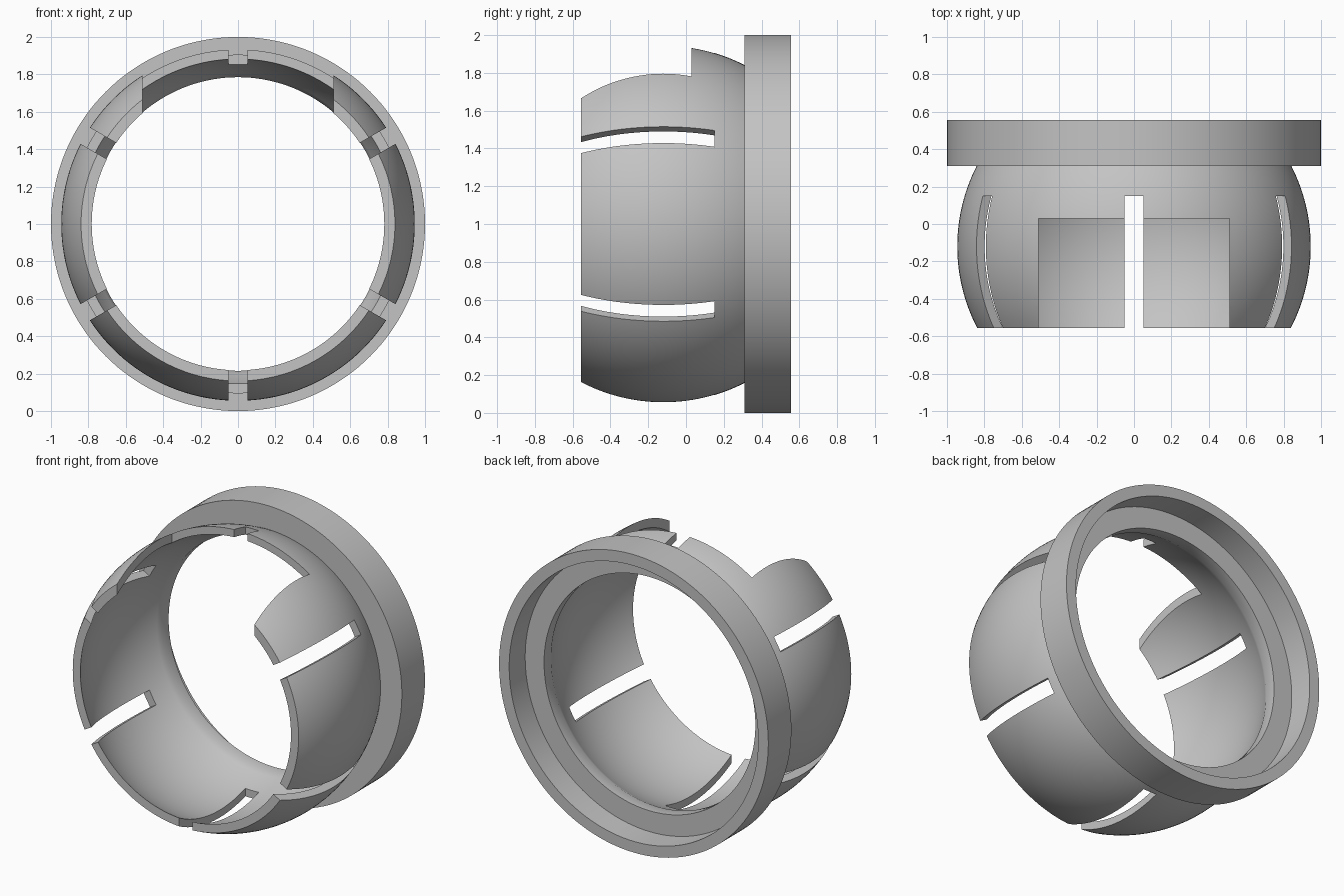
import bpy
import bmesh
from math import sin, cos, asin, radians, sqrt
from mathutils import Matrix, Vector

default = bpy.data.objects.get("Cube")
if default:
    bpy.data.objects.remove(default, do_unlink=True)

# Main dimensions, measured along the ring axis (y) and from it (radius)
AXIS_Z = 1.0
CENTRE_Y = -0.12
OUTER_R, INNER_R = 0.945, 0.895
FRONT_Y, COLLAR_Y, BACK_Y = -0.555, 0.31, 0.555
FLOOR_Y, BORE_R = 0.385, 0.925
SEGMENTS = 144

grey = bpy.data.materials.new("plain grey")
grey.use_nodes = True
colour = (0.55, 0.55, 0.55, 1.0)
grey.diffuse_color = colour
grey.node_tree.nodes["Principled BSDF"].inputs["Base Color"].default_value = colour


def make_object(name, bm):
    bmesh.ops.recalc_face_normals(bm, faces=bm.faces)
    mesh = bpy.data.meshes.new(name)
    bm.to_mesh(mesh)
    bm.free()
    obj = bpy.data.objects.new(name, mesh)
    bpy.context.collection.objects.link(obj)
    mesh.materials.append(grey)
    return obj


def arc(radius, steps=28):
    """Points (radius, y) on a sphere from the front rim to the collar."""
    a0 = asin((FRONT_Y - CENTRE_Y) / radius)
    a1 = asin((COLLAR_Y - CENTRE_Y) / radius)
    angles = [a0 + (a1 - a0) * i / steps for i in range(steps + 1)]
    return [(radius * cos(a), CENTRE_Y + radius * sin(a)) for a in angles]


def lathe(name, profile):
    """Revolve a closed (radius, y) profile around the ring axis."""
    bm = bmesh.new()
    rings = []
    for i in range(SEGMENTS):
        a = radians(360 * i / SEGMENTS)
        rings.append([bm.verts.new((r * cos(a), y, AXIS_Z + r * sin(a)))
                      for r, y in profile])
    n = len(profile)
    for i in range(SEGMENTS):
        p, q = rings[i], rings[(i + 1) % SEGMENTS]
        for j in range(n):
            k = (j + 1) % n
            bm.faces.new((p[j], p[k], q[k], q[j]))
    return make_object(name, bm)


def box(name, low, high, angle=0.0):
    """Box given relative to the axis, turned about it by an angle."""
    low, high = Vector(low), Vector(high)
    bm = bmesh.new()
    place = (Matrix.Translation((0, 0, AXIS_Z)) @ Matrix.Rotation(radians(angle), 4, 'Y')
             @ Matrix.Translation((low + high) / 2) @ Matrix.Diagonal((*(high - low), 1)))
    bmesh.ops.create_cube(bm, size=1, matrix=place)
    obj = make_object(name, bm)
    obj.hide_render = True
    return obj


# Spherical cup with a stepped collar behind it
lip_r = sqrt(INNER_R ** 2 - (COLLAR_Y - CENTRE_Y) ** 2)
profile = arc(OUTER_R)
profile += [(1.0, COLLAR_Y), (1.0, BACK_Y), (BORE_R, BACK_Y),
            (BORE_R, FLOOR_Y), (lip_r, FLOOR_Y)]
profile += reversed(arc(INNER_R))
body = lathe("slotted_socket_ring", profile)

# Six slots around the cup, and a wide opening at the top
cutters = [box("slot_cutter", (-0.05, -0.8, 0.4), (0.05, 0.15, 1.2), 60 * i)
           for i in range(6)]
cutters.append(box("window_cutter", (-0.51, -0.8, 0.3), (0.51, 0.03, 1.2)))

bpy.ops.object.select_all(action='DESELECT')
body.select_set(True)
bpy.context.view_layer.objects.active = body
for cutter in cutters:
    cut = body.modifiers.new("cut", 'BOOLEAN')
    cut.operation = 'DIFFERENCE'
    cut.solver = 'EXACT'
    cut.object = cutter
    bpy.ops.object.modifier_apply(modifier=cut.name)
    bpy.data.objects.remove(cutter, do_unlink=True)

bpy.ops.object.shade_smooth_by_angle(angle=radians(30))
